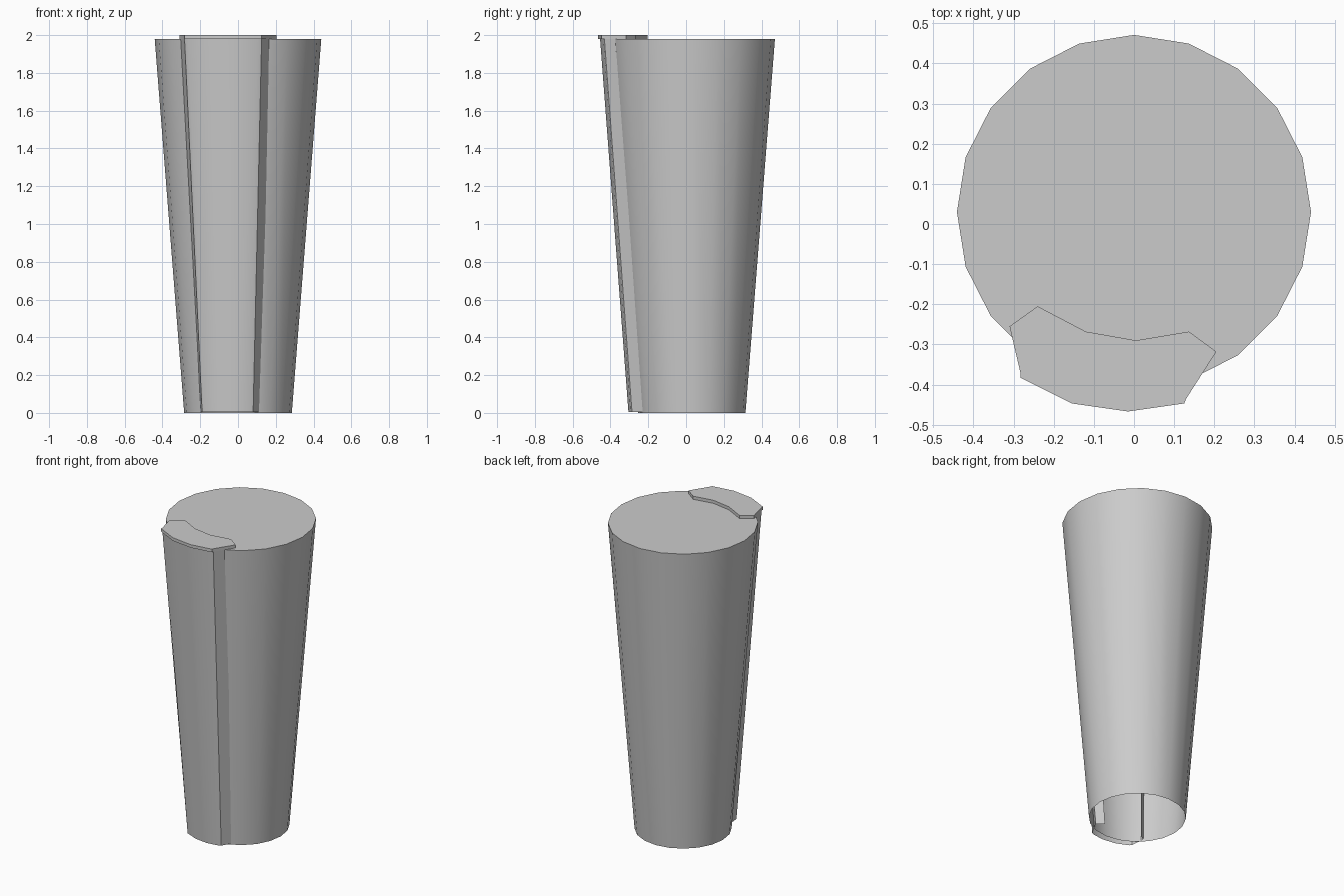
import bpy, bmesh
from mathutils import Vector, Matrix

if "Cube" in bpy.data.objects:
    bpy.data.objects.remove(bpy.data.objects["Cube"])

CY = 0.03      # cup axis offset in y
ZT = 1.98      # rim height


def finish(bm, name):
    me = bpy.data.meshes.new(name)
    bm.to_mesh(me)
    bm.free()
    ob = bpy.data.objects.new(name, me)
    bpy.context.collection.objects.link(ob)
    bpy.context.view_layer.objects.active = ob
    ob.select_set(True)
    bpy.ops.object.shade_smooth_by_angle(angle=0.55)
    ob.select_set(False)
    return ob


# Tapered cup: 20 sides, flat closed top, open bottom
bm = bmesh.new()
bmesh.ops.create_cone(bm, cap_ends=True, segments=20, radius1=0.285, radius2=0.441,
                      depth=ZT, matrix=Matrix.Translation((0, CY, ZT / 2)))
bottom = [f for f in bm.faces if f.normal.z < -0.9]
bmesh.ops.delete(bm, geom=bottom, context='FACES_ONLY')
finish(bm, "cup_body")

# Front panel: thin ribbon with chamfered edges and hooked returns inside the cup
top = [(-0.24, -0.205), (-0.31, -0.255), (-0.283, -0.37), (-0.265, -0.383),
       (-0.145, -0.436), (-0.015, -0.455), (0.105, -0.438), (0.125, -0.432),
       (0.205, -0.318), (0.137, -0.268)]
low = [(-0.155, -0.122), (-0.20, -0.154), (-0.19, -0.245), (-0.18, -0.258),
       (-0.10, -0.293), (-0.012, -0.305), (0.065, -0.294), (0.08, -0.286),
       (0.132, -0.192), (0.088, -0.16)]
bm = bmesh.new()
upper = [bm.verts.new((x, y, ZT)) for x, y in top]
lower = [bm.verts.new((x, y, 0.006)) for x, y in low]
for i in range(len(top) - 1):
    bm.faces.new((lower[i], lower[i + 1], upper[i + 1], upper[i]))
finish(bm, "front_panel")

# Raised cap plate above the panel
cap = [(-0.24, -0.205), (-0.31, -0.255), (-0.283, -0.37), (-0.283, -0.383),
       (-0.155, -0.447), (-0.015, -0.467), (0.125, -0.447), (0.13, -0.435),
       (0.205, -0.318), (0.137, -0.268), (0.005, -0.29), (-0.12, -0.268)]
bm = bmesh.new()
face = bm.faces.new([bm.verts.new((x, y, ZT)) for x, y in cap])
ext = bmesh.ops.extrude_face_region(bm, geom=[face], use_keep_orig=True)
bmesh.ops.translate(bm, vec=Vector((0, 0, 0.02)),
                    verts=[g for g in ext["geom"] if isinstance(g, bmesh.types.BMVert)])
bmesh.ops.recalc_face_normals(bm, faces=bm.faces)
finish(bm, "panel_cap")
